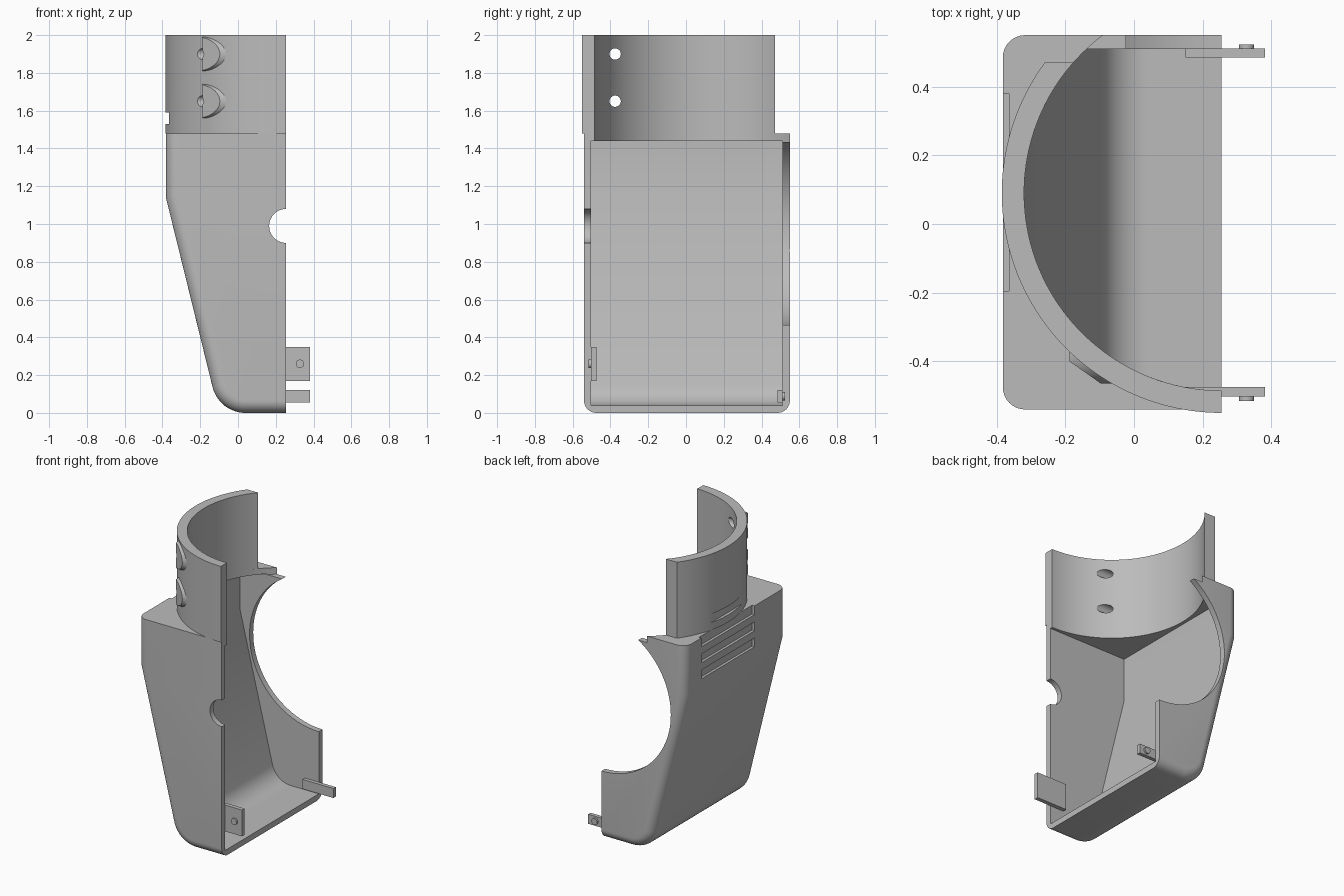
import bpy, bmesh, math
from mathutils import Vector

if "Cube" in bpy.data.objects:
    bpy.data.objects.remove(bpy.data.objects["Cube"], do_unlink=True)

grey = bpy.data.materials.new("plain grey")
grey.use_nodes = True
grey.diffuse_color = (0.5, 0.5, 0.5, 1)
grey.node_tree.nodes["Principled BSDF"].inputs["Base Color"].default_value = (0.5, 0.5, 0.5, 1)

OPEN_X = 0.255               # plane of the open side
CENTRE_Y = 0.09              # collar axis
R_OUT, R_IN = 0.64, 0.575    # collar radii
PLATE, TOP = 1.48, 2.0       # top of housing, top of collar


def to_object(name, bm):
    bmesh.ops.recalc_face_normals(bm, faces=bm.faces)
    mesh = bpy.data.meshes.new(name)
    bm.to_mesh(mesh)
    bm.free()
    mesh.materials.append(grey)
    obj = bpy.data.objects.new(name, mesh)
    bpy.context.collection.objects.link(obj)
    return obj


def prism_bm(points, axis, low, high):
    """Extrude a 2D outline along an axis from low to high."""
    place = {"x": lambda p: (low, p[0], p[1]),
             "y": lambda p: (p[0], low, p[1]),
             "z": lambda p: (p[0], p[1], low)}[axis]
    bm = bmesh.new()
    face = bm.faces.new([bm.verts.new(place(p)) for p in points])
    made = bmesh.ops.extrude_face_region(bm, geom=[face])["geom"]
    shift = Vector([high - low if a == axis else 0 for a in "xyz"])
    bmesh.ops.translate(bm, vec=shift, verts=[v for v in made if isinstance(v, bmesh.types.BMVert)])
    return bm


def prism(name, points, axis, low, high):
    return to_object(name, prism_bm(points, axis, low, high))


def arc(cx, cy, r, start, end, steps):
    return [(cx + r * math.cos(start + (end - start) * i / steps),
             cy + r * math.sin(start + (end - start) * i / steps)) for i in range(steps + 1)]


def disc(cx, cy, r, steps=48):
    return arc(cx, cy, r, 0, math.tau, steps)[:-1]


def box(name, x, y, z):
    return prism(name, [(x[0], y[0]), (x[1], y[0]), (x[1], y[1]), (x[0], y[1])], "z", *z)


def boolean(obj, cutter, operation="DIFFERENCE"):
    mod = obj.modifiers.new(operation, "BOOLEAN")
    mod.operation, mod.solver, mod.object = operation, "EXACT", cutter
    bpy.context.view_layer.objects.active = obj
    bpy.ops.object.modifier_apply(modifier=mod.name)
    bpy.data.objects.remove(cutter, do_unlink=True)


def smooth(obj):
    bpy.ops.object.select_all(action="DESELECT")
    obj.select_set(True)
    bpy.context.view_layer.objects.active = obj
    bpy.ops.object.shade_smooth_by_angle(angle=math.radians(28))


def side_outline(wall, open_x, top):
    """Sloping side profile, inset by the wall thickness."""
    curve = arc(0.04, 0.18, 0.18 - wall, math.radians(193.5), math.radians(270), 14)
    return [(open_x, top), (-0.382 + wall, top), (-0.382 + wall, 1.142)] + curve + [(open_x, wall)]


# Housing shell with rounded outer edges
bm = prism_bm(side_outline(0, OPEN_X, PLATE), "y", -0.54, 0.55)
rim = []
for e in bm.edges:
    a, b = (v.co for v in e.verts)
    mid = (a + b) / 2
    if abs(a.y - b.y) < 1e-4 and mid.z < PLATE - 0.01 and mid.x < OPEN_X - 0.01:
        rim.append(e)
bmesh.ops.bevel(bm, geom=rim, offset=0.065, segments=8, profile=0.5, affect="EDGES")
housing = to_object("housing", bm)
boolean(housing, prism("cavity_cutter", side_outline(0.04, 0.6, 1.44), "y", -0.503, 0.51))

# Round openings: collar bore, front notch, large back opening
boolean(housing, prism("bore_cutter", disc(OPEN_X, CENTRE_Y, R_IN, 128), "z", 1.435, 1.6))
boolean(housing, prism("notch_cutter", disc(OPEN_X, 0.99, 0.09), "y", -0.7, -0.45))
boolean(housing, prism("back_cutter", disc(OPEN_X, 0.99, 0.525, 96), "y", 0.45, 0.7))

# Partial cylindrical collar, flat at the open side and at the back
rise = 0.47 - CENTRE_Y
outer = arc(OPEN_X, CENTRE_Y, R_OUT, math.pi - math.asin(rise / R_OUT), 1.5 * math.pi, 64)
inner = arc(OPEN_X, CENTRE_Y, R_IN, math.pi - math.asin(rise / R_IN), 1.5 * math.pi, 64)
collar = prism("collar", outer + inner[::-1], "z", PLATE, TOP)

# Screw bosses with a trimmed corner, and their holes
for z in (1.65, 1.9):
    bm = prism_bm(disc(-0.375, z, 0.09), "x", -0.188, 0.0)
    cut = bmesh.ops.bisect_plane(bm, geom=bm.verts[:] + bm.edges[:] + bm.faces[:],
                                 plane_co=(-0.188, -0.4, z), plane_no=(-0.06, -0.085, 0),
                                 clear_outer=True)
    edges = [g for g in cut["geom_cut"] if isinstance(g, bmesh.types.BMEdge)]
    bmesh.ops.holes_fill(bm, edges=edges)
    boss = to_object("boss", bm)
    boolean(boss, prism("boss_trim", disc(OPEN_X, CENTRE_Y, R_IN + 0.01, 128), "z", 1.4, 2.1))
    boolean(collar, boss, "UNION")
    boolean(collar, prism("screw_cutter", disc(-0.375, z, 0.03, 24), "x", -0.5, 0.1))

# Shallow vent slots
for i in range(4):
    low = 1.2 + 0.11 * i
    target = collar if i == 3 else housing
    top = low + (0.07 if i == 2 else 0.06)
    boolean(target, box("slot_cutter", (-0.5, -0.364), (-0.195, 0.38), (low, top)))

# Mounting tabs with small locating pegs
for name, y, z, peg_y in (("front", (-0.503, -0.475), (0.17, 0.35), (-0.515, -0.495)),
                          ("back", (0.485, 0.511), (0.055, 0.12), (0.505, 0.523))):
    box(name + "_tab", (0.15, 0.382), y, z)
    peg = prism(name + "_peg", disc(0.328, sum(z) / 2, 0.022, 24), "y", *peg_y)
    smooth(peg)

smooth(housing)
smooth(collar)
